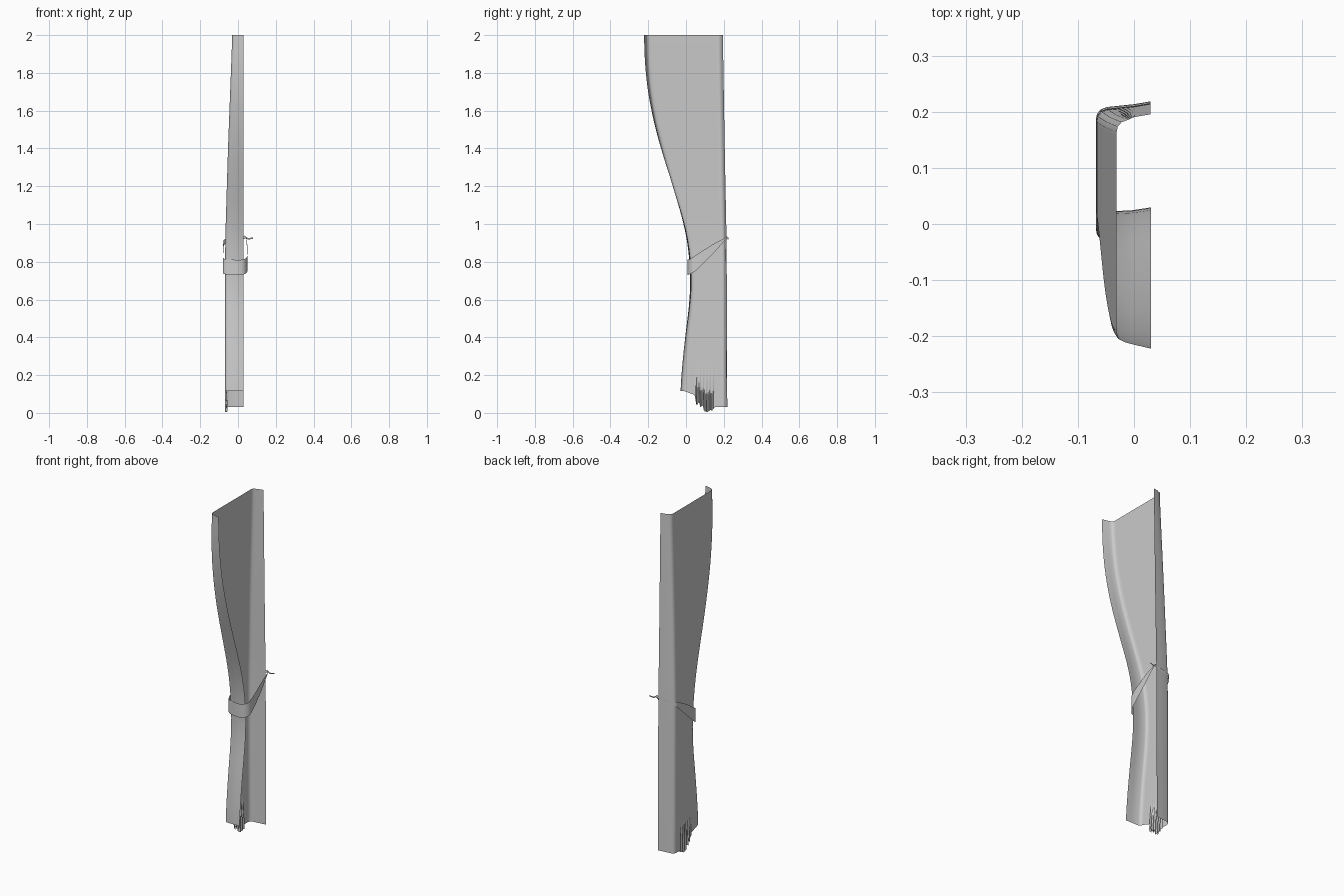
import bpy, bmesh

cube = bpy.data.objects.get("Cube")
if cube:
    bpy.data.objects.remove(cube, do_unlink=True)

cloth = bpy.data.materials.new("pale grey cloth")
cloth.use_nodes = True
grey = (0.6, 0.6, 0.6, 1)
cloth.diffuse_color = grey
cloth.node_tree.nodes["Principled BSDF"].inputs["Base Color"].default_value = grey


def linear(pairs, t):
    """Straight interpolation through (position, value) pairs."""
    for (a, va), (b, vb) in zip(pairs, pairs[1:]):
        if t <= b:
            return va + (vb - va) * max(0, (t - a) / (b - a))
    return pairs[-1][1]


def smooth(pairs, t):
    """Smooth interpolation: average of nearby straight samples."""
    return sum(linear(pairs, t + d * 0.03) for d in range(-3, 4)) / 7


def catmull(points, steps):
    """Curve through points of any dimension."""
    out = []
    for i in range(len(points) - 1):
        p0, p1 = points[max(i - 1, 0)], points[i]
        p2, p3 = points[i + 1], points[min(i + 2, len(points) - 1)]
        for k in range(steps):
            t = k / steps
            out.append([b + 0.5 * t * (c - a + t * (2*a - 5*b + 4*c - d + t * (3*(b - c) + d - a)))
                        for a, b, c, d in zip(p0, p1, p2, p3)])
    return out + [points[-1]]


def grid_object(name, rows, angle):
    """Sheet mesh made from equal rows of points."""
    bm = bmesh.new()
    vs = [[bm.verts.new(p) for p in row] for row in rows]
    for r, s in zip(vs, vs[1:]):
        for i in range(len(r) - 1):
            bm.faces.new((r[i], r[i + 1], s[i + 1], s[i]))
    mesh = bpy.data.meshes.new(name)
    bm.to_mesh(mesh)
    bm.free()
    mesh.materials.append(cloth)
    ob = bpy.data.objects.new(name, mesh)
    bpy.context.collection.objects.link(ob)
    bpy.ops.object.select_all(action='DESELECT')
    ob.select_set(True)
    bpy.context.view_layer.objects.active = ob
    bpy.ops.object.shade_smooth_by_angle(angle=angle)
    return ob


# Curtain outline by height: front edge, back edge, side panel, front hem tilt
FRONT = [(0.1, -.03), (.2, -.025), (.4, -.005), (.6, .021), (.73, .024), (.85, .016), (1, -.01),
         (1.2, -.07), (1.4, -.13), (1.6, -.178), (1.8, -.206), (2, -.211), (2.2, -.211)]
BACK = [(0, .209), (.9, .205), (1.4, .195), (2, .185)]
SIDE = [(0, -.068), (.9, -.068), (1.4, -.053), (2, -.03)]
TILT = [(0, -.002), (.7, .008), (1, .006), (1.5, -.006), (2, -.012)]
# Ragged bottom edge by depth fraction
HEM = [(0, .115), (.28, .095), (.33, .035), (.4, .06), (.43, .03), (.5, .04), (.53, .01),
       (.63, .004), (.7, .015), (.75, .012), (.82, .03), (1, .03)]
PANEL = 44


def section(z, k):
    """Cross-section of the curtain; k is how far below the pleat line."""
    f, b, p, t = (smooth(c, z) for c in (FRONT, BACK, SIDE, TILT))
    pts = [(.03, f + t, 0), (.015, f + t * .7, 0), (-.005, f + t * .3, 0), (p + .014, f, 0),
           (p + .006, f + .004, 0), (p + .002, f + .01, 0)]
    y0, y1 = f + .02, b - .022
    for i in range(PANEL + 1):
        u = i / PANEL
        fold = (.012 * k * (i % 4 in (1, 2)) if .3 < u < .78 else 0)
        pts.append((p + fold, y0 + (y1 - y0) * u, u))
    pts += [(p + .002, b - .012, 1), (p + .009, b - .004, 1), (p + .02, b, 1),
            (0, b + .005, 1), (.029, b + .01, 1)]
    return pts


rows = []
LEVELS = 34
PLEAT = .24
for i in range(LEVELS + 1):
    z = 2 + (PLEAT - 2) * i / LEVELS
    rows.append([(x, y, z) for x, y, u in section(z, 0)])
for j in range(1, 7):
    k = j / 6
    rows.append([(x, y, PLEAT + (linear(HEM, u) - PLEAT) * k)
                 for x, y, u in section(PLEAT - .13 * k, k)])
grid_object("curtain", rows, 0.9)

# Tieback loop: x, y, centre height, half width, tapering to the hook
loop = [(.042, .217, .928, .004), (-.035, .21, .915, .01), (-.07, .198, .905, .014),
        (-.077, .17, .887, .02), (-.079, .1, .835, .034), (-.08, .04, .787, .04),
        (-.07, .018, .775, .04), (-.025, .009, .771, .04), (.02, .012, .771, .04),
        (.043, .03, .78, .04), (.05, .06, .8, .04), (.049, .14, .865, .026),
        (.045, .2, .915, .008), (.042, .217, .928, .004)]
band = catmull(loop, 5)
grid_object("tieback_band", [[(x, y, z + h) for x, y, z, h in band],
                             [(x, y, z - h) for x, y, z, h in band]], 1.0)

# Loose cord end at the hook
tail = catmull([(.02, .214, .915), (.035, .217, .934), (.052, .221, .922), (.079, .226, .926)], 5)
grid_object("tieback_tail", [[(x, y, z + .004) for x, y, z in tail],
                             [(x, y, z - .004) for x, y, z in tail]], 1.0)
